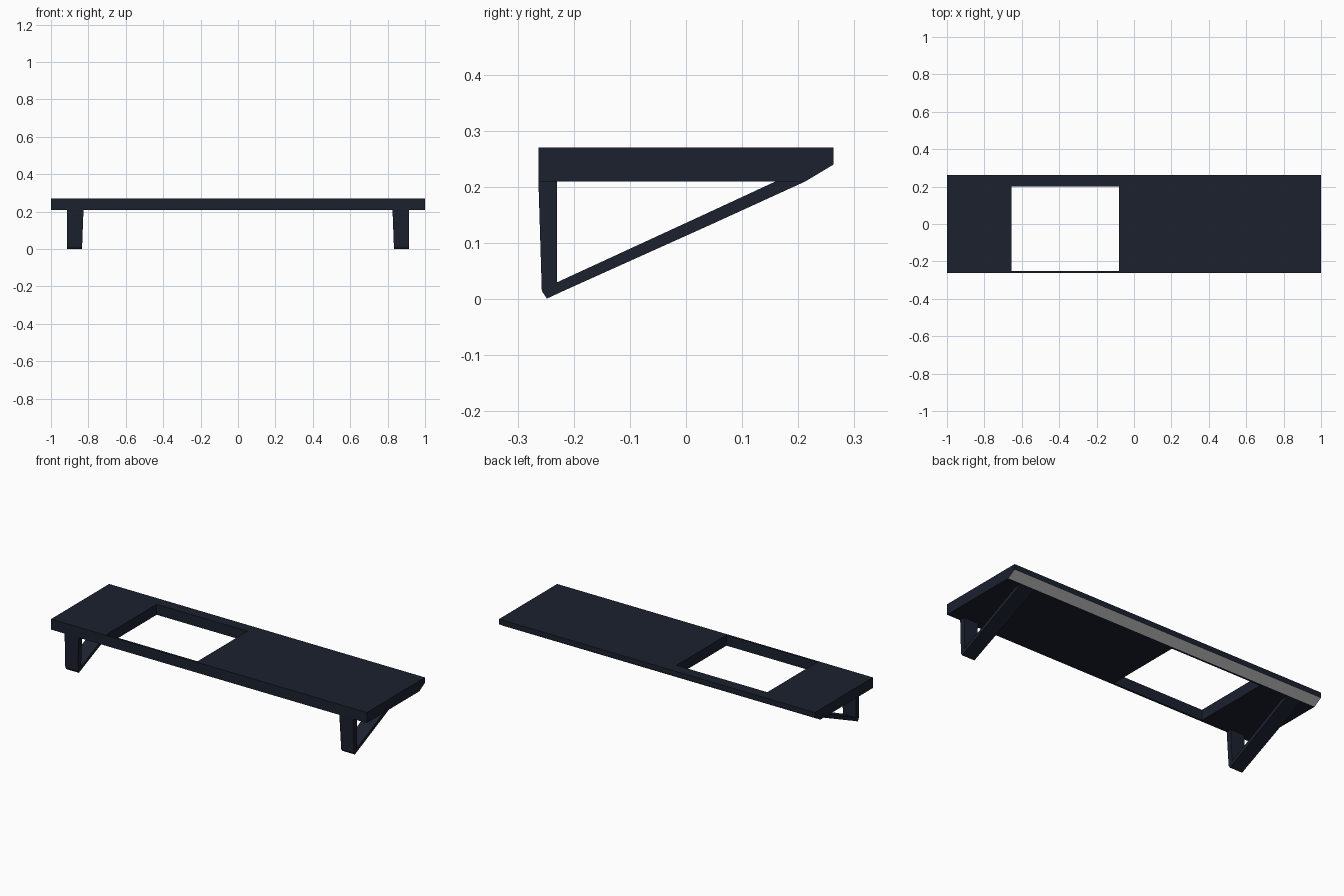
import bpy, bmesh

if "Cube" in bpy.data.objects:
    bpy.data.objects.remove(bpy.data.objects["Cube"])


def material(name, color):
    m = bpy.data.materials.new(name)
    m.diffuse_color = color
    m.use_nodes = True
    m.node_tree.nodes["Principled BSDF"].inputs["Base Color"].default_value = m.diffuse_color
    return m


navy = material("navy", (0.011, 0.015, 0.028, 1))
grey = material("grey", (0.5, 0.5, 0.5, 1))


def finish(bm, name, *mats):
    bmesh.ops.recalc_face_normals(bm, faces=bm.faces)
    mesh = bpy.data.meshes.new(name)
    bm.to_mesh(mesh)
    bm.free()
    for m in mats:
        mesh.materials.append(m)
    ob = bpy.data.objects.new(name, mesh)
    bpy.context.collection.objects.link(ob)
    return ob


def extrude_x(name, profile, x0, x1, *mats):
    """Extrude a (y, z) profile from x0 to x1."""
    bm = bmesh.new()
    face = bm.faces.new([bm.verts.new((x0, y, z)) for y, z in profile])
    ret = bmesh.ops.extrude_face_region(bm, geom=[face])
    for v in ret["geom"]:
        if isinstance(v, bmesh.types.BMVert):
            v.co.x = x1
    return finish(bm, name, *mats)


# Shelf board with a bevelled lower back edge
board = extrude_x("shelf_board", [(-0.263, 0.21), (0.213, 0.21), (0.263, 0.24),
                                  (0.263, 0.27), (-0.263, 0.27)], -1, 1, navy, grey)

# Rectangular opening, leaving a thin front wall
cutter = extrude_x("opening_cutter", [(-0.252, 0.1), (0.2, 0.1), (0.2, 0.4), (-0.252, 0.4)],
                   -0.655, -0.08, navy)
cutter.hide_render = True
mod = board.modifiers.new("opening", "BOOLEAN")
mod.operation = "DIFFERENCE"
mod.solver = "EXACT"
mod.object = cutter
bpy.context.view_layer.objects.active = board
bpy.ops.object.modifier_apply(modifier=mod.name)
bpy.data.objects.remove(cutter)

# Grey underside bevel
for p in board.data.polygons:
    if p.normal.y > 0.2 and p.normal.z < -0.5:
        p.material_index = 1

# Bracket outline: outer loop paired with inner loop, open at the board
OUTER = [(-0.263, 0.21), (-0.257, 0.015), (-0.248, 0.001), (-0.22, 0.014),
         (0.04, 0.131), (0.213, 0.21)]
INNER = [(-0.23, 0.21), (-0.23, 0.03), (-0.23, 0.03), (-0.23, 0.03),
         (0.024, 0.147), (0.16, 0.21)]


def bracket(name, side):
    bm = bmesh.new()
    rings = []
    for (yo, zo), (yi, zi) in zip(OUTER, INNER):
        ring = []
        for outside, y, z in ((1, yo, zo), (1, yi, zi), (0, yi, zi), (0, yo, zo)):
            x = 0.914 if outside else 0.834 - 0.008 * z / 0.21
            ring.append(bm.verts.new((side * x, y, z)))
        rings.append(ring)
    for a, b in zip(rings, rings[1:]):
        for i in range(4):
            j = (i + 1) % 4
            bm.faces.new((a[i], a[j], b[j], b[i]))
    bm.faces.new(rings[0])
    bm.faces.new(rings[-1])
    bmesh.ops.remove_doubles(bm, verts=bm.verts, dist=0.0005)
    return finish(bm, name, navy)


bracket("left_bracket", -1)
bracket("right_bracket", 1)
